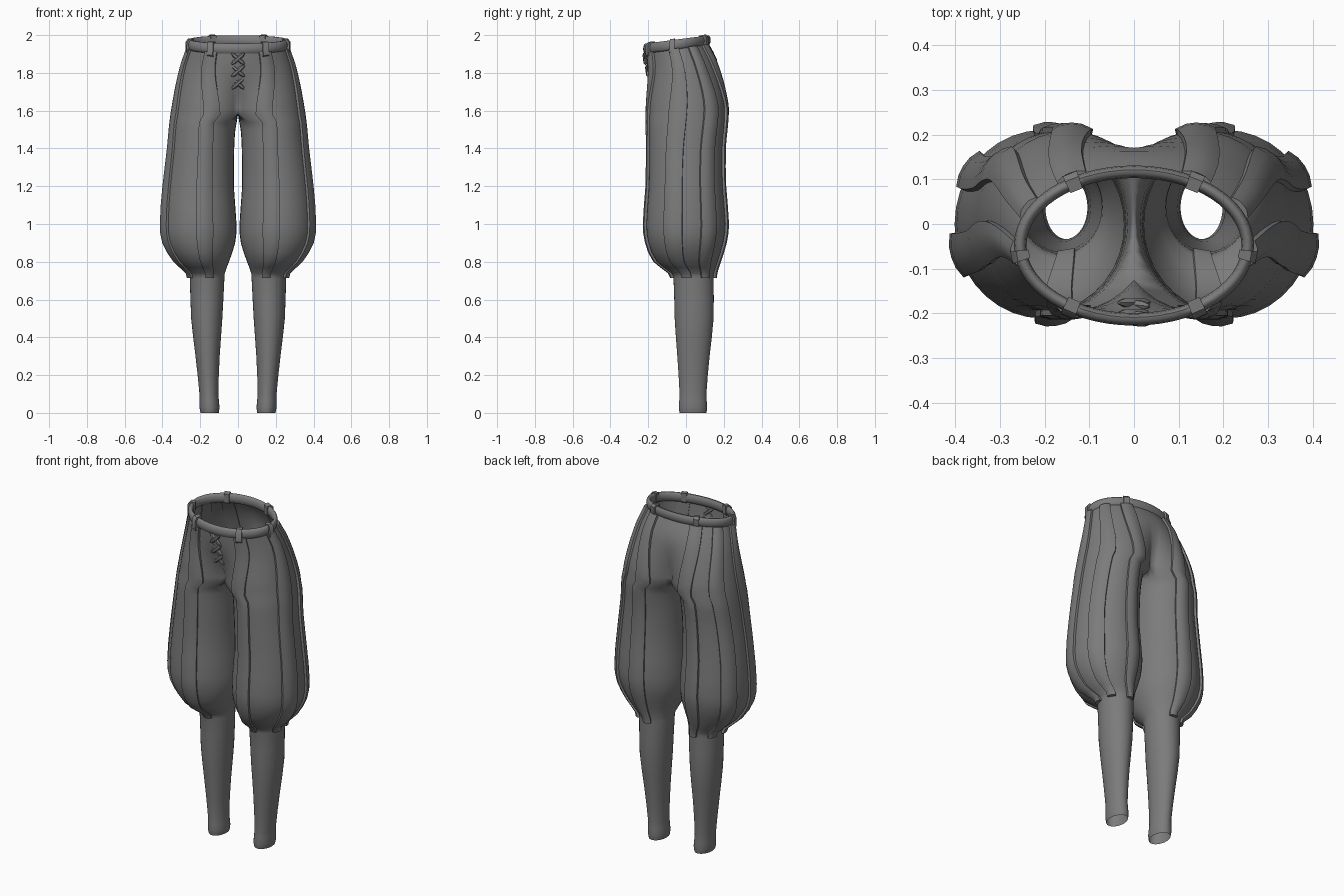
import bpy, math
from mathutils import Vector

if "Cube" in bpy.data.objects:
    bpy.data.objects.remove(bpy.data.objects["Cube"])

cloth = bpy.data.materials.new("grey cloth")
cloth.diffuse_color = (0.2, 0.2, 0.2, 1)
cloth.use_nodes = True
cloth.node_tree.nodes["Principled BSDF"].inputs["Base Color"].default_value = cloth.diffuse_color

# Leg profile: height, outer x, inner x, front y, back y
ROWS = [
    (1.99, .250, 0, -.212, .112), (1.93, .258, 0, -.213, .122),
    (1.85, .285, 0, -.208, .165), (1.75, .310, 0, -.202, .195),
    (1.65, .330, 0, -.197, .208), (1.58, .342, 0, -.195, .208),
    (1.50, .352, .014, -.195, .202), (1.40, .362, .020, -.195, .193),
    (1.20, .387, .022, -.197, .195), (1.00, .401, .008, -.211, .210),
    (.90, .388, .015, -.199, .198), (.80, .328, .048, -.155, .167),
    (.74, .262, .070, -.078, .148), (.71, .255, .072, -.066, .146),
    (.50, .248, .083, -.060, .146), (.30, .225, .097, -.046, .125),
    (.10, .204, .104, -.034, .108), (.03, .204, .098, -.038, .112),
    (.00, .198, .102, -.034, .108)]
CROTCH, A0, A1 = 1.58, -50, 230


def smooth(a, b, v):
    t = min(1, max(0, (v - a) / (b - a)))
    return t * t * (3 - 2 * t)


def profile(z):
    """Catmull-Rom interpolation of the leg profile."""
    i = 0
    while i < len(ROWS) - 2 and z < ROWS[i + 1][0]:
        i += 1
    r0, r1 = ROWS[max(i - 1, 0)], ROWS[i]
    r2, r3 = ROWS[i + 1], ROWS[min(i + 2, len(ROWS) - 1)]
    h = r2[0] - r1[0]
    t = min(1, max(0, (z - r1[0]) / h))
    out = []
    for k in range(1, 5):
        m1 = (r2[k] - r0[k]) / (r2[0] - r0[0]) * h
        m2 = (r3[k] - r1[k]) / (r3[0] - r1[0]) * h
        out.append((2*t**3 - 3*t*t + 1) * r1[k] + (t**3 - 2*t*t + t) * m1
                   + (3*t*t - 2*t**3) * r2[k] + (t**3 - t*t) * m2)
    return out


def flat_point(z, a):
    """Section point; angle 0 is front, 90 outer side, 180 back."""
    xo, xi, yf, yb = profile(z)
    cy, ry, p = (yf + yb) / 2, (yb - yf) / 2, math.radians(a)
    if z < CROTCH - 1e-4:
        cx, rx = (xo + xi) / 2, (xo - xi) / 2
        return Vector((cx + rx * math.sin(p), cy - ry * math.cos(p), 0))
    rx = xo / (1 + math.sin(math.radians(50)))
    leg = Vector((max(0, xo - rx + rx * math.sin(p)), cy - ry * math.cos(p), 0))
    q = math.pi * (a - A0) / (A1 - A0)
    hip = Vector((xo * math.sin(q), cy - ry * math.cos(q), 0))
    return hip.lerp(leg, 1 - smooth(CROTCH, 1.88, z))


def surf(z, a, off=0):
    p = flat_point(z, a)
    if off:
        t = flat_point(z, a + 1) - flat_point(z, a - 1)
        p += Vector((t.y, -t.x, 0)).normalized() * off
    p.z = z + .13 * (p.y + .05) * smooth(1.65, 1.92, z)
    return p


def make(name, verts, faces, mirror=True, angle=40):
    me = bpy.data.meshes.new(name)
    me.from_pydata([tuple(v) for v in verts], [], faces)
    me.materials.append(cloth)
    ob = bpy.data.objects.new(name, me)
    bpy.context.collection.objects.link(ob)
    if mirror:
        m = ob.modifiers.new("mirror", 'MIRROR')
        m.use_clip = True
        m.merge_threshold = .002
    bpy.ops.object.select_all(action='DESELECT')
    ob.select_set(True)
    bpy.context.view_layer.objects.active = ob
    bpy.ops.object.shade_smooth_by_angle(angle=math.radians(angle))
    return ob


def loft(name, rings, closed=True, caps=True, angle=40):
    n = len(rings[0])
    f = [(i*n + j, i*n + (j+1) % n, (i+1)*n + (j+1) % n, (i+1)*n + j)
         for i in range(len(rings) - 1) for j in range(n if closed else n - 1)]
    if caps:
        f += [tuple(range(n))[::-1], tuple((len(rings)-1)*n + j for j in range(n))]
    return make(name, [v for r in rings for v in r], f, True, angle)


# Breeches: open hips above the crotch, closed leg tubes below
zs = []
for r, s in zip(ROWS[1:], ROWS[2:]):
    zs += [r[0], (r[0] + s[0]) / 2]
zs.append(0)
N, M = 28, 36          # outer segments, whole ring
verts, faces = [], []
for z in zs:
    for j in range(M):
        verts.append(surf(z, A0 + 10 * j))
for i in range(len(zs) - 1):
    for j in range(M):
        if j < N or zs[i] <= CROTCH + 1e-4:
            k = (j + 1) % M
            faces.append((i*M + j, (i+1)*M + j, (i+1)*M + k, i*M + k))
ob = make("breeches", verts, faces)
# Drop unused points above the crotch
import bmesh
bm = bmesh.new()
bm.from_mesh(ob.data)
bmesh.ops.delete(bm, geom=[v for v in bm.verts if not v.link_faces], context='VERTS')
bm.to_mesh(ob.data)
bm.free()

# Raised cloth strips running down each leg
SECTION = [(-1, -.006), (-.97, .012), (-.45, .018), (0, .019),
           (.45, .018), (.97, .012), (1, -.006)]
strip_z = [z for z in zs if z > .735] + [.715]
for name, top, low, half in (("front_strip", 2, -8, 13), ("side_strip", 80, 71, 14),
                             ("rear_side_strip", 132, 125, 13), ("back_strip", 180, 187, 13)):
    rings = []
    for z in strip_z:
        c = low + (top - low) * smooth(1.2, 1.95, z)
        rings.append([surf(z, c + s * half, o) for s, o in SECTION])
    loft(name, rings)

# Rolled waistband
band = []
for j in range(N + 1):
    a = A0 + 10 * j
    ring = []
    for k in range(10):
        t = math.tau * k / 10
        p = surf(1.95, a, .014 * math.cos(t))
        p.z += .028 * math.sin(t)
        if j in (0, N):
            p.x = 0
        ring.append(p)
    band.append(ring)
loft("waistband", band, caps=False, angle=60)

# Belt loops wrapped over the band
for name, a in (("front_belt_loop", 2), ("side_belt_loop", 78), ("back_belt_loop", 180)):
    rings = []
    for s in (-6, 6):
        ring = []
        for off, dz in ((-.018, -.02), (.016, -.046), (.024, -.036),
                        (.023, .018), (.010, .033), (-.018, .031)):
            p = surf(1.95, a + s, off)
            p.z += dz
            ring.append(p)
        rings.append(ring)
    loft(name, rings)


# Crossed lacing on the fly
def cord(name, a, b, r):
    d = (b - a).normalized()
    u = d.cross(Vector((0, 1, 0))).normalized()
    w = d.cross(u)
    rings = [[p + (u * math.cos(k*math.tau/6) + w * math.sin(k*math.tau/6)) * r * g
              for k in range(6)]
             for p, g in ((a, .4), (a.lerp(b, .2), 1), (a.lerp(b, .8), 1), (b, .4))]
    f = [(i*6 + j, i*6 + (j+1) % 6, (i+1)*6 + (j+1) % 6, (i+1)*6 + j)
         for i in range(3) for j in range(6)] + [tuple(range(6))[::-1], tuple(range(18, 24))]
    make(name, [v for q in rings for v in q], f, False)


for i, z in enumerate((1.745, 1.81, 1.875)):
    y = surf(z, A0).y - .008
    for s in (-1, 1):
        cord(f"lace_{i}_{'left' if s < 0 else 'right'}",
             Vector((-.034 * s, y + .004, z - .03)), Vector((.034 * s, y - .004 * s, z + .03)), .011)
